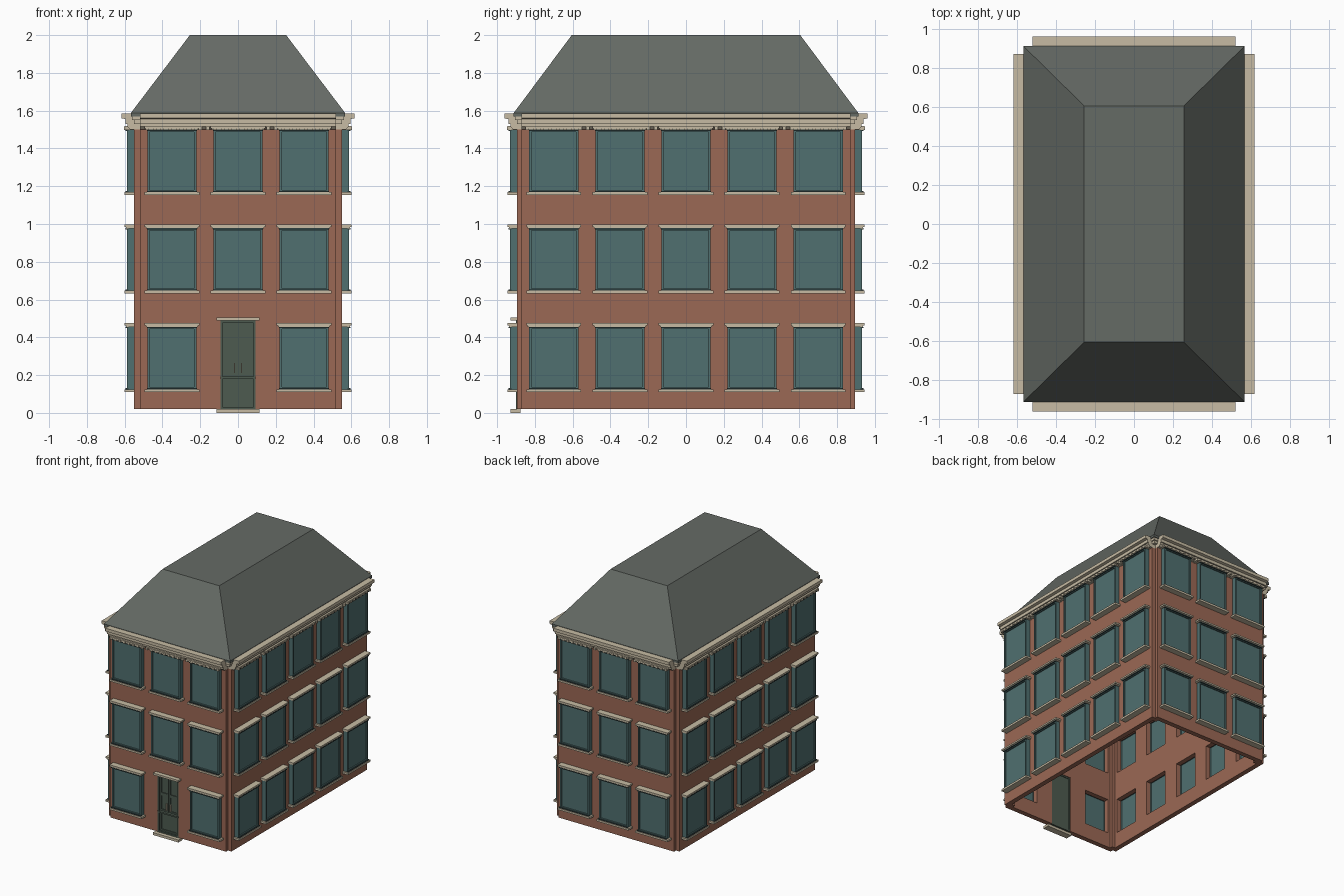
import bpy, bmesh
from math import radians
from mathutils import Matrix, Vector

if "Cube" in bpy.data.objects:
    bpy.data.objects.remove(bpy.data.objects["Cube"])


def material(name, rgb):
    m = bpy.data.materials.new(name)
    m.diffuse_color = (*rgb, 1)
    m.use_nodes = True
    m.node_tree.nodes["Principled BSDF"].inputs["Base Color"].default_value = m.diffuse_color
    return m


BRICK = material("brick", (0.33, 0.14, 0.09))
TEAL = material("teal_glass", (0.08, 0.16, 0.16))
DARK = material("dark_trim", (0.03, 0.05, 0.05))
STONE = material("stone", (0.57, 0.50, 0.37))
SLATE = material("slate", (0.13, 0.145, 0.13))
GREEN = material("door_green", (0.075, 0.105, 0.08))


def finish(name, bm, mat):
    bmesh.ops.recalc_face_normals(bm, faces=bm.faces[:])
    me = bpy.data.meshes.new(name)
    bm.to_mesh(me)
    bm.free()
    ob = bpy.data.objects.new(name, me)
    bpy.context.collection.objects.link(ob)
    me.materials.append(mat)
    return ob


# A facade is (turn, wall distance, half length, window centres)
FACADES = [(0, 0.895, 0.52, (-0.35, 0, 0.35)),
           (90, 0.55, 0.87, (-0.70, -0.35, 0, 0.35, 0.70)),
           (180, 0.895, 0.52, (-0.35, 0, 0.35)),
           (270, 0.55, 0.87, (-0.70, -0.35, 0, 0.35, 0.70))]
FLOORS = (0, 0.522, 1.044)


def box(bm, fac, u0, u1, d0, d1, z0, z1):
    """Box on a facade: u along the wall, d outward from it."""
    off = fac[1]
    m = (Matrix.Rotation(radians(fac[0]), 4, 'Z')
         @ Matrix.Translation(((u0 + u1) / 2, -off - (d0 + d1) / 2, (z0 + z1) / 2))
         @ Matrix.Diagonal((u1 - u0, d1 - d0, z1 - z0, 1)))
    bmesh.ops.create_cube(bm, size=1, matrix=m)


def frame(bm, fac, u0, u1, d0, d1, z0, z1, w):
    """Rectangular ring of four bars."""
    box(bm, fac, u0, u0 + w, d0, d1, z0, z1)
    box(bm, fac, u1 - w, u1, d0, d1, z0, z1)
    box(bm, fac, u0 + w, u1 - w, d0, d1, z0, z0 + w)
    box(bm, fac, u0 + w, u1 - w, d0, d1, z1 - w, z1)


def ring(name, z0, z1, mat, t=0.04):
    """Hollow wall ring whose corners are notched."""
    outer = []
    for sx, sy in ((1, -1), (1, 1), (-1, 1), (-1, -1)):
        c = [(sx, sy, 0.52, 0.895), (sx, sy, 0.52, 0.87), (sx, sy, 0.55, 0.87)]
        outer += c if sx * sy < 0 else c[::-1]
    bm = bmesh.new()
    loops = [[bm.verts.new((sx * (x - k), sy * (y - k), z)) for sx, sy, x, y in outer]
             for k, z in ((0, z0), (0, z1), (t, z1), (t, z0))]
    for a in range(4):
        p, q = loops[a], loops[(a + 1) % 4]
        for i in range(12):
            j = (i + 1) % 12
            bm.faces.new((p[i], p[j], q[j], q[i]))
    return finish(name, bm, mat)


def openings():
    for fac in FACADES:
        for f, dz in enumerate(FLOORS):
            for u in fac[3]:
                if not (fac[0] == 0 and f == 0 and u == 0):
                    yield fac, u, dz


# Brick walls with window and door openings
walls = ring("brick_walls", 0.02, 1.5, BRICK)
bm = bmesh.new()
for fac, u, dz in openings():
    box(bm, fac, u - 0.11, u + 0.11, -0.08, 0.02, 0.145 + dz, 0.435 + dz)
box(bm, FACADES[0], -0.092, 0.092, -0.08, 0.02, 0.0, 0.487)
cutter = finish("opening_cutter", bm, BRICK)
mod = walls.modifiers.new("openings", 'BOOLEAN')
mod.operation = 'DIFFERENCE'
mod.solver = 'EXACT'
mod.object = cutter
bpy.context.view_layer.objects.active = walls
bpy.ops.object.modifier_apply(modifier=mod.name)
bpy.data.objects.remove(cutter)

# Windows: projecting casing, pane, dark beads, stone lintel and sill
casing, pane, bead, lintel, sill = (bmesh.new() for _ in range(5))
for fac, u, dz in openings():
    frame(casing, fac, u - 0.13, u + 0.13, 0, 0.037, 0.124 + dz, 0.456 + dz, 0.012)
    box(pane, fac, u - 0.12, u + 0.12, 0.016, 0.027, 0.134 + dz, 0.446 + dz)
    for z in (0.124, 0.449):
        box(bead, fac, u - 0.132, u + 0.132, 0.03, 0.045, z + dz, z + 0.007 + dz)
    box(lintel, fac, u - 0.145, u + 0.145, 0, 0.05, 0.462 + dz, 0.475 + dz)
    box(lintel, fac, u - 0.138, u + 0.138, 0, 0.043, 0.454 + dz, 0.463 + dz)
    box(sill, fac, u - 0.145, u + 0.145, 0, 0.05, 0.110 + dz, 0.125 + dz)
for name, b, mat in (("window_casings", casing, TEAL), ("window_panes", pane, TEAL),
                     ("window_beads", bead, DARK), ("window_lintels", lintel, STONE),
                     ("window_sills", sill, STONE)):
    finish(name, b, mat)

# Cornice: profile extruded along each facade, with dentils below
ring("cornice_core", 1.5, 1.57, STONE)
PROFILE = [(-0.02, 1.5), (0.02, 1.5), (0.035, 1.515), (0.035, 1.53), (0.045, 1.53),
           (0.045, 1.555), (0.067, 1.56), (0.067, 1.585), (-0.02, 1.585)]
cornice, dentils = bmesh.new(), bmesh.new()
for fac in FACADES:
    rot = Matrix.Rotation(radians(fac[0]), 4, 'Z')
    half = fac[2]
    ends = [[cornice.verts.new(rot @ Vector((s * half, -fac[1] - d, z))) for d, z in PROFILE]
            for s in (-1, 1)]
    n = len(PROFILE)
    for i in range(n):
        j = (i + 1) % n
        cornice.faces.new((ends[0][i], ends[0][j], ends[1][j], ends[1][i]))
    cornice.faces.new(ends[0])
    cornice.faces.new(ends[1][::-1])
    count = int((half - 0.02) / 0.04)
    for i in range(-count, count + 1):
        box(dentils, fac, i * 0.04 - 0.009, i * 0.04 + 0.009, 0, 0.053, 1.497, 1.516)
finish("cornice", cornice, STONE)
finish("cornice_dentils", dentils, STONE)

# Stepped stone blocks in the corner notches
bm = bmesh.new()
for sx in (-1, 1):
    for sy in (-1, 1):
        for g, z0, z1 in ((0.0, 1.53, 1.55), (0.01, 1.55, 1.57)):
            m = (Matrix.Translation((sx * 0.525, sy * 0.87, (z0 + z1) / 2))
                 @ Matrix.Diagonal((0.05 + 2 * g, 0.05 + 2 * g, z1 - z0, 1)))
            bmesh.ops.create_cube(bm, size=1, matrix=m)
finish("cornice_corners", bm, STONE)

# Flat-topped hipped roof on a thin eave
bm = bmesh.new()
levels = [[bm.verts.new((sx * x, sy * y, z)) for sx, sy in ((-1, -1), (1, -1), (1, 1), (-1, 1))]
          for x, y, z in ((0.567, 0.912, 1.57), (0.567, 0.912, 1.588), (0.255, 0.605, 2.0))]
for a, b in zip(levels, levels[1:]):
    for i in range(4):
        j = (i + 1) % 4
        bm.faces.new((a[i], a[j], b[j], b[i]))
bm.faces.new(levels[0][::-1])
bm.faces.new(levels[2])
finish("roof", bm, SLATE)

# Double door with frame, rails and panels
front = FACADES[0]
bm = bmesh.new()
frame(bm, front, -0.093, 0.093, -0.035, 0.005, 0.02, 0.488, 0.012)
box(bm, front, -0.082, 0.082, -0.03, -0.015, 0.03, 0.478)
box(bm, front, -0.093, 0.093, -0.02, 0.008, 0.18, 0.192)
for s in (-1, 1):
    u0, u1 = sorted((s * 0.003, s * 0.08))
    for z0, z1 in ((0.195, 0.33), (0.33, 0.474)):
        frame(bm, front, u0, u1, -0.016, -0.008, z0, z1, 0.012)
frame(bm, front, -0.08, 0.08, -0.016, -0.008, 0.033, 0.178, 0.012)
finish("front_door", bm, GREEN)

bm = bmesh.new()
for u in (-0.018, 0.018):
    box(bm, front, u - 0.003, u + 0.003, -0.012, 0.005, 0.21, 0.265)
finish("door_handles", bm, STONE)

# Door lintel and step
bm = bmesh.new()
box(bm, front, -0.113, 0.113, 0, 0.035, 0.488, 0.504)
finish("door_lintel", bm, STONE)
bm = bmesh.new()
box(bm, front, -0.115, 0.115, -0.02, 0.035, 0, 0.02)
finish("door_step", bm, STONE)
